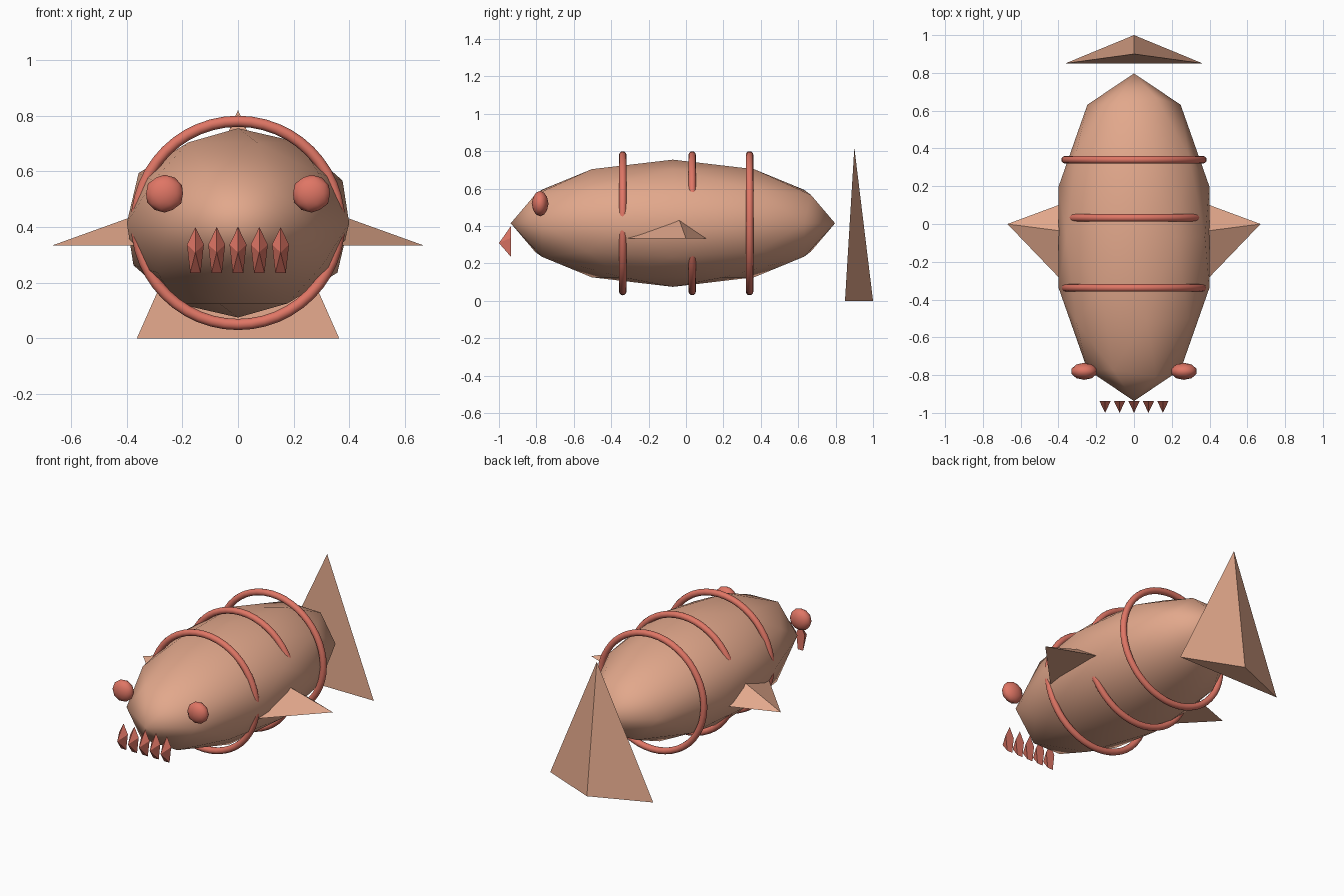
import bpy
import bmesh
from math import radians

cube = bpy.data.objects.get("Cube")
if cube:
    bpy.data.objects.remove(cube, do_unlink=True)


def material(name, rgb):
    mat = bpy.data.materials.new(name)
    mat.use_nodes = True
    colour = (*rgb, 1.0)
    mat.diffuse_color = colour
    mat.node_tree.nodes["Principled BSDF"].inputs["Base Color"].default_value = colour
    return mat


tan = material("tan", (0.76, 0.39, 0.26))
coral = material("coral", (0.74, 0.18, 0.13))


def finish(name, mat, scale=(1, 1, 1), smooth=False):
    """Name, scale, colour and shade the part just added."""
    obj = bpy.context.object
    obj.name = name
    obj.scale = scale
    obj.data.materials.append(mat)
    if smooth:
        bpy.ops.object.shade_smooth()
    return obj


def ball(name, mat, location, scale):
    bpy.ops.mesh.primitive_ico_sphere_add(subdivisions=2, radius=1, location=location)
    return finish(name, mat, scale, smooth=True)


def spike(name, mat, sides, location, scale, tilt=0):
    bpy.ops.mesh.primitive_cone_add(vertices=sides, radius1=1, radius2=0, depth=1,
                                    location=location, rotation=(tilt, 0, 0))
    return finish(name, mat, scale)


# Faceted body
ball("body", tan, (0, -0.07, 0.415), (0.42, 0.867, 0.34))

# Hoops around the body
for name, y in (("front", -0.338), ("middle", 0.033), ("rear", 0.34)):
    bpy.ops.mesh.primitive_torus_add(major_radius=0.365, minor_radius=0.02,
                                     major_segments=48, minor_segments=12,
                                     location=(0, y, 0.415), rotation=(radians(90), 0, 0))
    finish(name + "_hoop", coral, smooth=True)

# Eyes and swept side fins
for side, s in (("left", 1), ("right", -1)):
    ball(side + "_eye", coral, (s * 0.264, -0.78, 0.52), (0.07, 0.045, 0.068))

    bm = bmesh.new()
    tip, back, front, top = [bm.verts.new((s * x, y, z)) for x, y, z in (
        (0.67, 0, 0.333), (0.3, 0.137, 0.333), (0.3, -0.385, 0.333), (0.3, -0.048, 0.466))]
    for tri in ((tip, back, front), (tip, top, back), (tip, front, top), (back, top, front)):
        bm.faces.new(tri)
    bmesh.ops.recalc_face_normals(bm, faces=bm.faces)
    mesh = bpy.data.meshes.new(side + "_fin")
    bm.to_mesh(mesh)
    bm.free()
    mesh.materials.append(tan)
    bpy.context.collection.objects.link(bpy.data.objects.new(side + "_fin", mesh))

# Upright three-sided tail
spike("tail_fin", tan, 3, (0, 0.9, 0.41), (0.42, 0.1, 0.82))

# Row of five-sided teeth pointing forward
for i in range(5):
    spike(f"tooth_{i + 1}", coral, 5, ((i - 2) * 0.0765, -0.968, 0.309),
          (0.032, 0.091, 0.064), tilt=radians(90))
